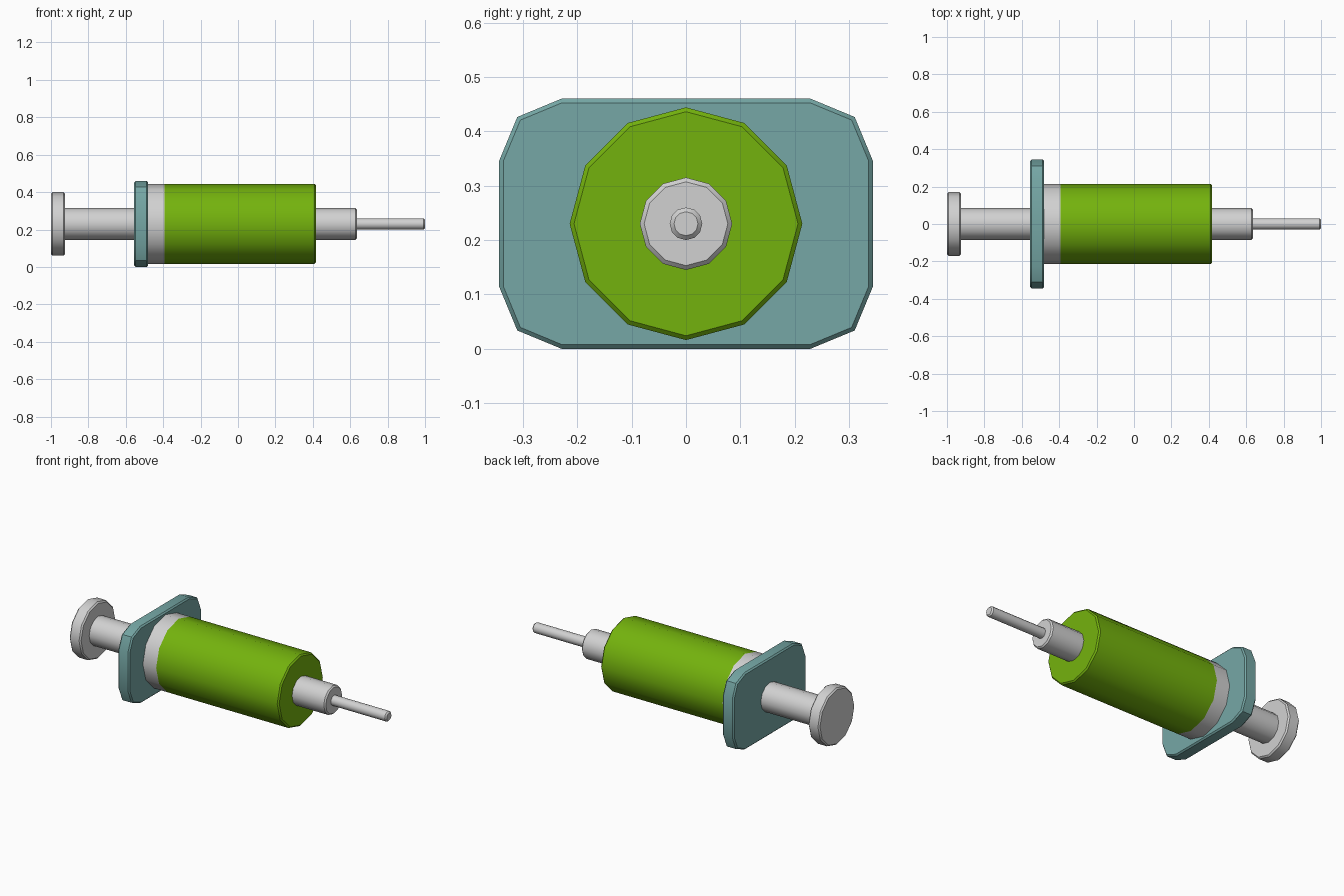
import bpy, bmesh, math

if "Cube" in bpy.data.objects:
    bpy.data.objects.remove(bpy.data.objects["Cube"])

AXIS_Z = 0.23    # height of the syringe axis
SIDES = 12


def material(name, rgb):
    m = bpy.data.materials.new(name)
    m.diffuse_color = (*rgb, 1)
    m.use_nodes = True
    m.node_tree.nodes["Principled BSDF"].inputs["Base Color"].default_value = m.diffuse_color
    return m


green = material("liquid green", (0.175, 0.45, 0.004))
teal = material("grip teal", (0.18, 0.39, 0.38))
grey = material("light grey", (0.64, 0.64, 0.64))


def finish(name, bm, mats):
    bmesh.ops.recalc_face_normals(bm, faces=bm.faces)
    mesh = bpy.data.meshes.new(name)
    bm.to_mesh(mesh)
    bm.free()
    for m in mats:
        mesh.materials.append(m)
    ob = bpy.data.objects.new(name, mesh)
    bpy.context.collection.objects.link(ob)
    bpy.ops.object.select_all(action='DESELECT')
    ob.select_set(True)
    bpy.context.view_layer.objects.active = ob
    bpy.ops.object.shade_smooth_by_angle(angle=math.radians(35))
    return ob


def loft(name, rings, mats, split_x=None):
    """Skin (x, [(y, z), ...]) rings along x; faces past split_x get the second material."""
    bm = bmesh.new()
    loops = [[bm.verts.new((x, y, z + AXIS_Z)) for y, z in pts] for x, pts in rings]
    n = len(loops[0])
    for a, b in zip(loops, loops[1:]):
        for i in range(n):
            j = (i + 1) % n
            bm.faces.new((a[i], a[j], b[j], b[i]))
    bm.faces.new(loops[0])
    bm.faces.new(loops[-1])
    if split_x is not None:
        for f in bm.faces:
            f.material_index = int(f.calc_center_median().x > split_x)
    return finish(name, bm, mats)


def circle(r):
    steps = [2 * math.pi * i / SIDES for i in range(SIDES)]
    return [(r * math.cos(a), r * math.sin(a)) for a in steps]


def lathe(name, profile, mats, split_x=None):
    return loft(name, [(x, circle(r)) for x, r in profile], mats, split_x)


def rounded_rect(hy, hz, r):
    """Rectangle outline with two-segment rounded corners."""
    pts = []
    for k, (sy, sz) in enumerate([(1, 1), (-1, 1), (-1, -1), (1, -1)]):
        for i in range(3):
            a = math.pi / 2 * (k + i / 2)
            pts.append((sy * (hy - r) + r * math.cos(a), sz * (hz - r) + r * math.sin(a)))
    return pts


C = 0.008  # chamfer

# thumb rest and plunger rod
lathe("plunger_head", [(-1, 0.17 - C), (-1 + C, 0.17), (-0.925 - C, 0.17), (-0.925, 0.17 - C)], [grey])
lathe("plunger_rod", [(-0.93, 0.086), (-0.54, 0.086)], [grey])

# finger flange
outer, inner = rounded_rect(0.344, 0.23, 0.115), rounded_rect(0.344 - C, 0.23 - C, 0.115 - C)
loft("finger_flange", [(-0.555, inner), (-0.555 + C, outer), (-0.48 - C, outer), (-0.48, inner)], [teal])

# barrel: clear band at the back, green liquid in front
lathe("barrel", [(-0.485, 0.214), (-0.392, 0.214), (0.417 - C, 0.214), (0.417, 0.214 - C)],
      [grey, green], split_x=-0.392)

# nozzle and needle
lathe("nozzle", [(0.41, 0.085), (0.635 - C, 0.085), (0.635, 0.085 - C)], [grey])
lathe("needle", [(0.63, 0.03), (1 - C, 0.03), (1, 0.03 - C)], [grey])
